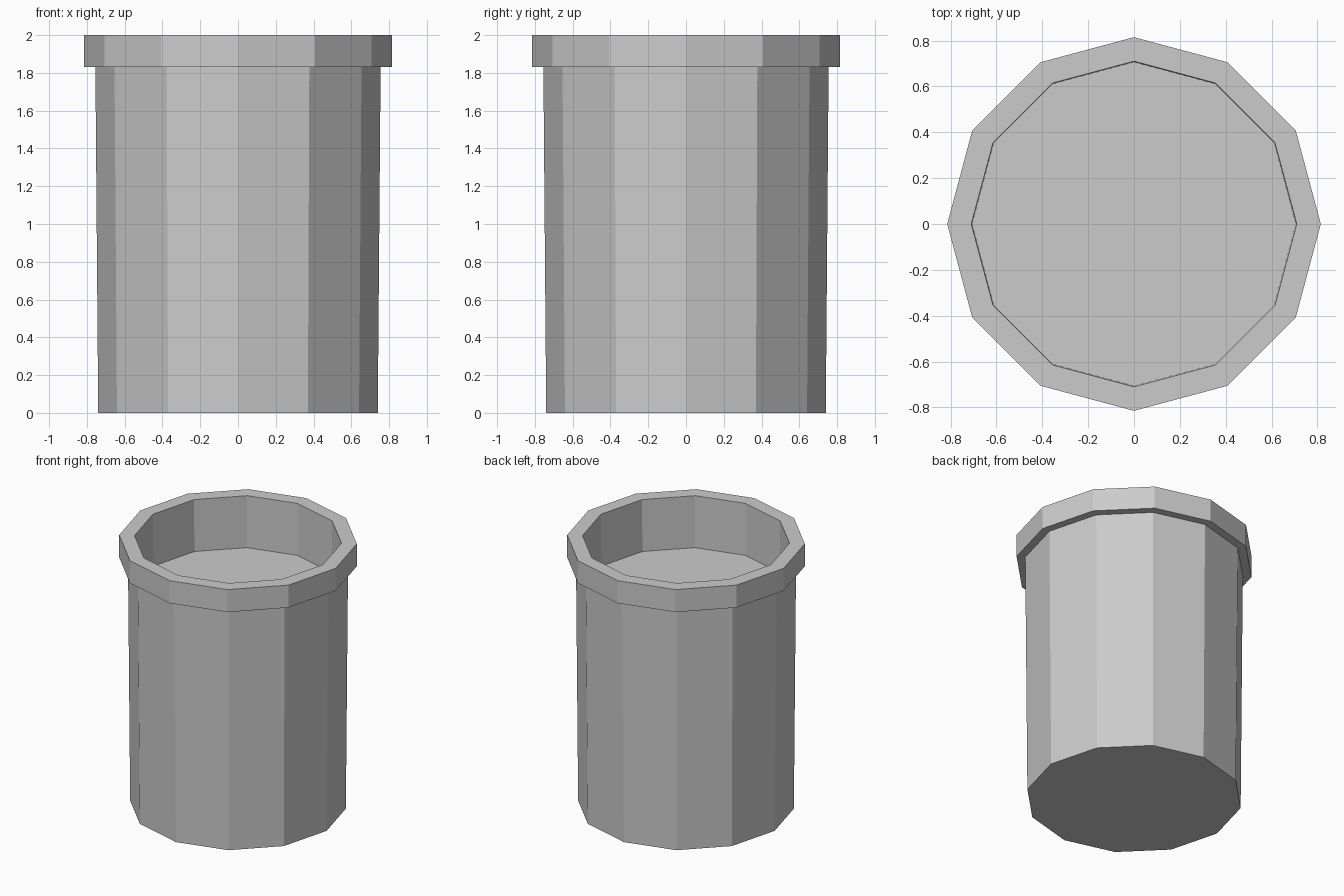
import bpy, bmesh
from math import cos, sin, tau

if "Cube" in bpy.data.objects:
    bpy.data.objects.remove(bpy.data.objects["Cube"])

SIDES = 12


def lathe(name, profile):
    """Revolve (radius, z) points into a flat-faced solid, capped at both ends."""
    bm = bmesh.new()
    rings = [[bm.verts.new((r * cos(tau * i / SIDES), r * sin(tau * i / SIDES), z))
              for i in range(SIDES)] for r, z in profile]
    for low, high in zip(rings, rings[1:]):
        for i in range(SIDES):
            j = (i + 1) % SIDES
            bm.faces.new((low[i], low[j], high[j], high[i]))
    bm.faces.new(rings[0][::-1])
    bm.faces.new(rings[-1])
    bmesh.ops.recalc_face_normals(bm, faces=bm.faces)
    mesh = bpy.data.meshes.new(name)
    bm.to_mesh(mesh)
    bm.free()
    obj = bpy.data.objects.new(name, mesh)
    bpy.context.collection.objects.link(obj)
    return obj


# Pot: tapered body, overhanging rim, recess down to the inner floor
lathe("pot", [
    (0.74, 0.0),      # base
    (0.755, 1.83),    # top of body
    (0.815, 1.83),    # underside of rim
    (0.815, 2.0),     # outer rim edge
    (0.71, 2.0),      # inner rim edge
    (0.706, 1.61),    # inner floor
])
